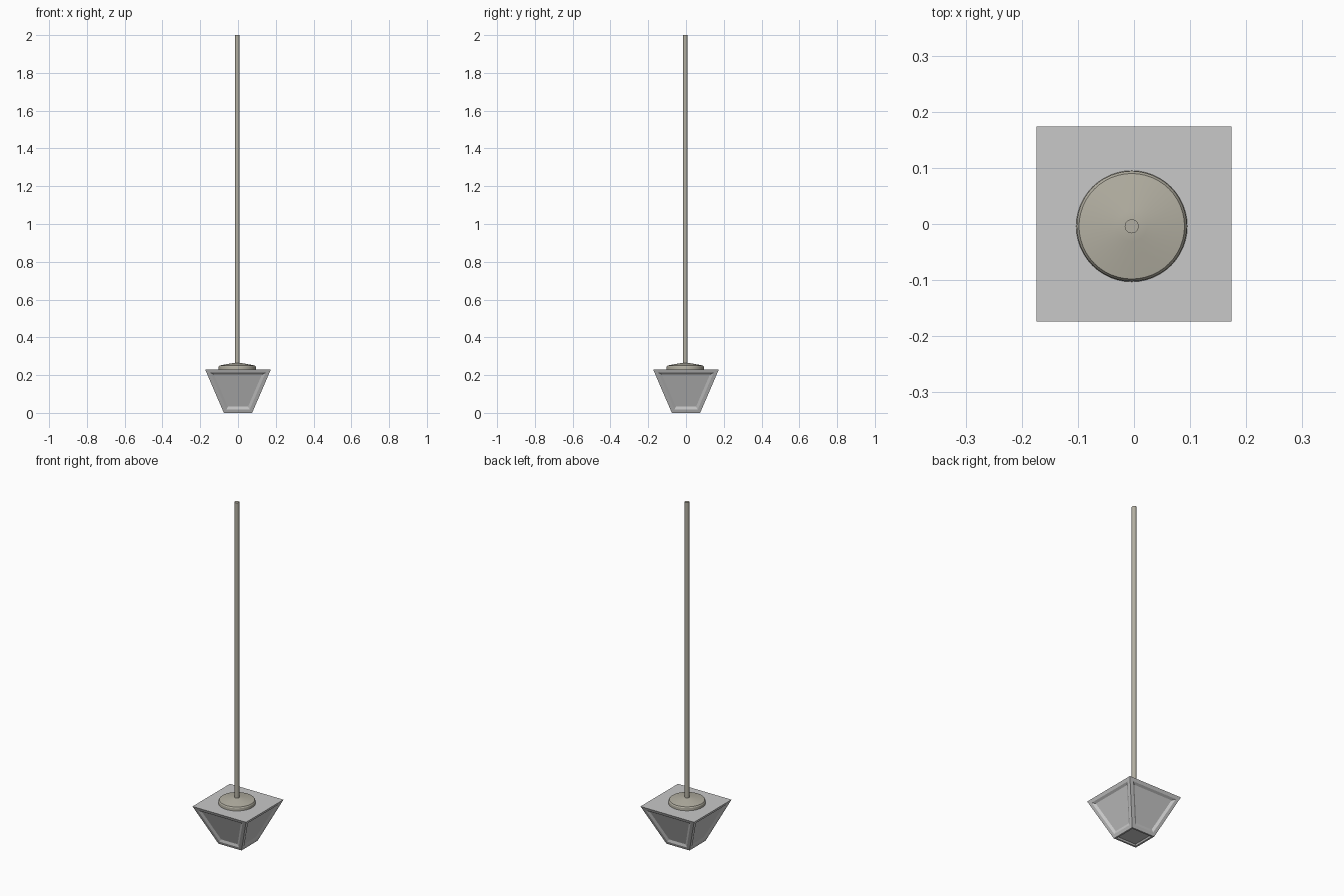
import bpy, bmesh, math
from mathutils import Matrix

if "Cube" in bpy.data.objects:
    bpy.data.objects.remove(bpy.data.objects["Cube"])


def material(name, rgb):
    m = bpy.data.materials.new(name)
    m.diffuse_color = (*rgb, 1)
    m.use_nodes = True
    m.node_tree.nodes["Principled BSDF"].inputs["Base Color"].default_value = m.diffuse_color
    return m


def add_object(name, bm, mat):
    me = bpy.data.meshes.new(name)
    bm.normal_update()
    bm.to_mesh(me)
    bm.free()
    me.materials.append(mat)
    ob = bpy.data.objects.new(name, me)
    bpy.context.collection.objects.link(ob)
    return ob


def lathe(name, profile, sides, mat, centre):
    # stacked rings of (radius, height), capped at both ends
    bm = bmesh.new()
    rings = [[bm.verts.new((centre[0] + r * math.cos(2 * math.pi * i / sides),
                            centre[1] + r * math.sin(2 * math.pi * i / sides), z))
              for i in range(sides)] for r, z in profile]
    for a, b in zip(rings, rings[1:]):
        for i in range(sides):
            j = (i + 1) % sides
            bm.faces.new((a[i], a[j], b[j], b[i]))
    bm.faces.new(rings[-1])
    bm.faces.new(rings[0][::-1])
    ob = add_object(name, bm, mat)
    ob.data.shade_smooth()
    bpy.context.view_layer.objects.active = ob
    ob.select_set(True)
    bpy.ops.object.shade_smooth_by_angle(angle=math.radians(20))
    ob.select_set(False)
    return ob


glass = material("pale_grey", (0.58, 0.58, 0.58))
metal = material("warm_metal", (0.45, 0.43, 0.36))

# Tapered square shade, with a sunken panel in every face but the top
bm = bmesh.new()
s = math.sqrt(2)
bmesh.ops.create_cone(bm, cap_ends=True, segments=4, radius1=0.075 * s,
                      radius2=0.174 * s, depth=0.23,
                      matrix=Matrix.Translation((0, 0, 0.115)) @ Matrix.Rotation(math.pi / 4, 4, 'Z'))
for v in bm.verts:  # square the corners to the axes
    h = 0.174 if v.co.z > 0.1 else 0.075
    v.co.x, v.co.y = math.copysign(h, v.co.x), math.copysign(h, v.co.y)
bm.normal_update()
panels = [f for f in bm.faces if abs(f.normal.z) < 0.9]
base = [f for f in bm.faces if f.normal.z < -0.9]
for faces, border, lip in ((panels, 0.019, 0.013), (base, 0.010, 0.006)):
    bmesh.ops.inset_individual(bm, faces=faces, thickness=border, use_even_offset=True)
    bmesh.ops.inset_individual(bm, faces=faces, thickness=lip, depth=-0.008, use_even_offset=True)
add_object("shade", bm, glass)

# Round domed mount and long hanging rod
centre = (-0.004, -0.004)
lathe("mount", [(0.099, 0.23), (0.098, 0.245), (0.094, 0.251), (0.027, 0.263), (0.012, 0.265)],
      48, metal, centre)
lathe("rod", [(0.0125, 0.26), (0.0125, 2.0)], 24, metal, centre)
